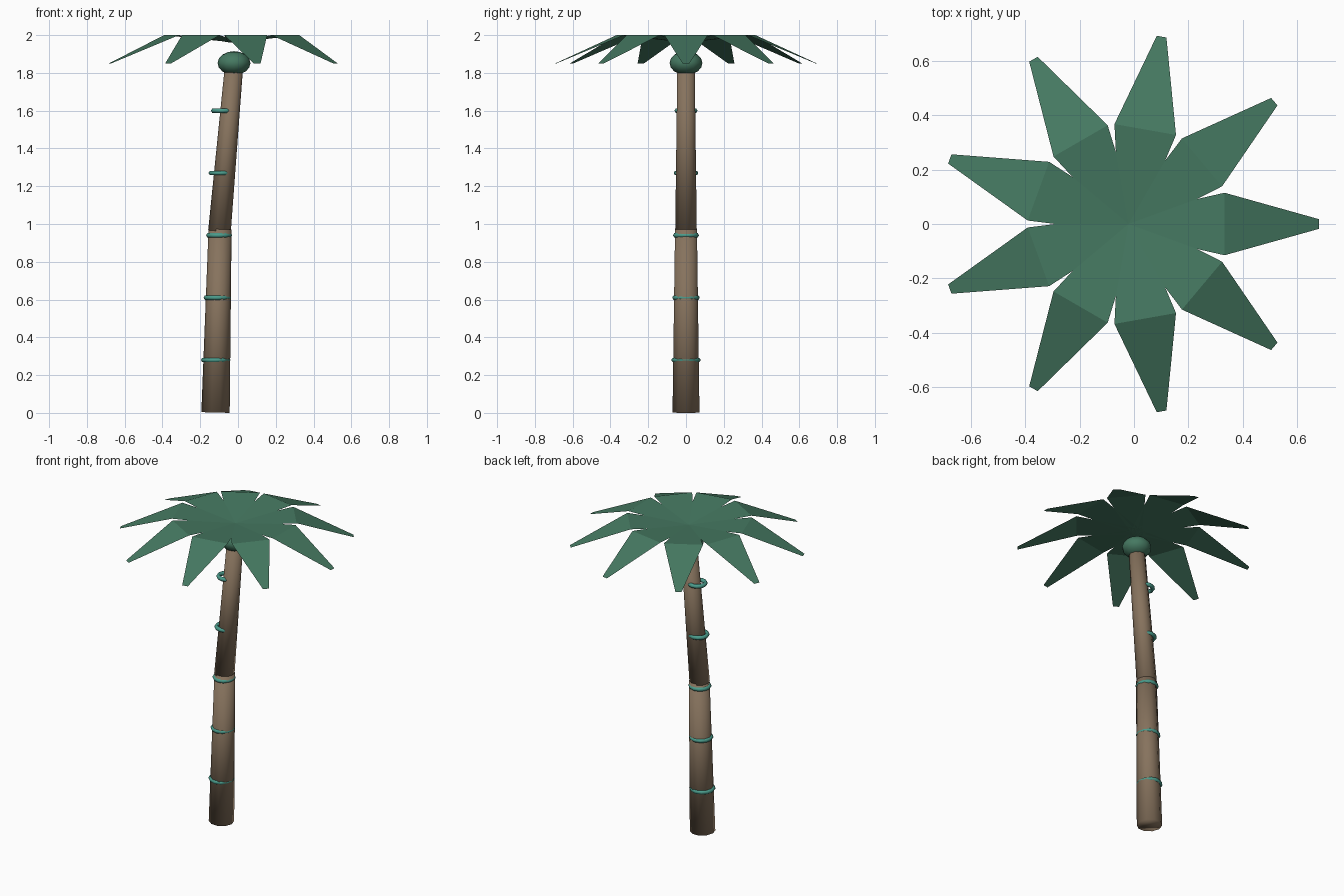
import bpy, math
from mathutils import Vector, Matrix

if "Cube" in bpy.data.objects:
    bpy.data.objects.remove(bpy.data.objects["Cube"])


def material(name, rgb):
    m = bpy.data.materials.new(name)
    m.diffuse_color = (*rgb, 1)
    m.use_nodes = True
    m.node_tree.nodes["Principled BSDF"].inputs["Base Color"].default_value = m.diffuse_color
    return m


BARK = material("bark", (0.24, 0.17, 0.11))
LEAF = material("leaf", (0.06, 0.19, 0.12))
BAND = material("band", (0.07, 0.33, 0.26))


def finish(name, mat):
    ob = bpy.context.object
    ob.name = name
    ob.data.materials.append(mat)
    bpy.ops.object.shade_smooth()
    return ob


def trunk_segment(name, a, b, r1, r2):
    a, b = Vector(a), Vector(b)
    d = b - a
    bpy.ops.mesh.primitive_cone_add(
        vertices=10, radius1=r1, radius2=r2, depth=d.length,
        location=(a + b) / 2, rotation=d.to_track_quat('Z', 'Y').to_euler())
    return finish(name, BARK)


# Leaning trunk in two tapered pieces
trunk_segment("trunk_lower", (-0.119, 0, 0.002), (-0.095, 0, 0.972), 0.075, 0.061)
trunk_segment("trunk_upper", (-0.098, 0, 0.962), (-0.019, 0, 1.86), 0.06, 0.048)

# Level bands up the trunk
outer = [0.078, 0.073, 0.069, 0.065, 0.061]
for i, r in enumerate(outer):
    bpy.ops.mesh.primitive_torus_add(
        major_segments=12, minor_segments=6,
        major_radius=r - 0.013, minor_radius=0.013,
        location=(-0.118 + 0.009 * i, 0, 0.28 + 0.33 * i))
    finish(f"trunk_band_{i + 1}", BAND)

# Flattened bud under the crown
bpy.ops.mesh.primitive_uv_sphere_add(segments=12, ring_count=8, radius=1,
                                     location=(-0.021, 0, 1.852))
bpy.context.object.scale = (0.087, 0.087, 0.063)
finish("crown_bud", LEAF)

# Nine thin fronds: rising to a wide bend, then drooping to a narrow tip
profile = [(0.0, 0.034, 1.962), (0.353, 0.115, 2.0), (0.70, 0.018, 1.85)]
for i in range(9):
    verts = [(r, s * w, z) for r, w, z in profile for s in (-1, 1)]
    mesh = bpy.data.meshes.new("frond")
    mesh.from_pydata(verts, [], [(0, 2, 3, 1), (2, 4, 5, 3)])
    mesh.transform(Matrix.Translation((-0.02, 0, 0))
                   @ Matrix.Rotation(math.radians(40 * i), 4, 'Z'))
    mesh.materials.append(LEAF)
    ob = bpy.data.objects.new(f"frond_{i + 1}", mesh)
    bpy.context.collection.objects.link(ob)
